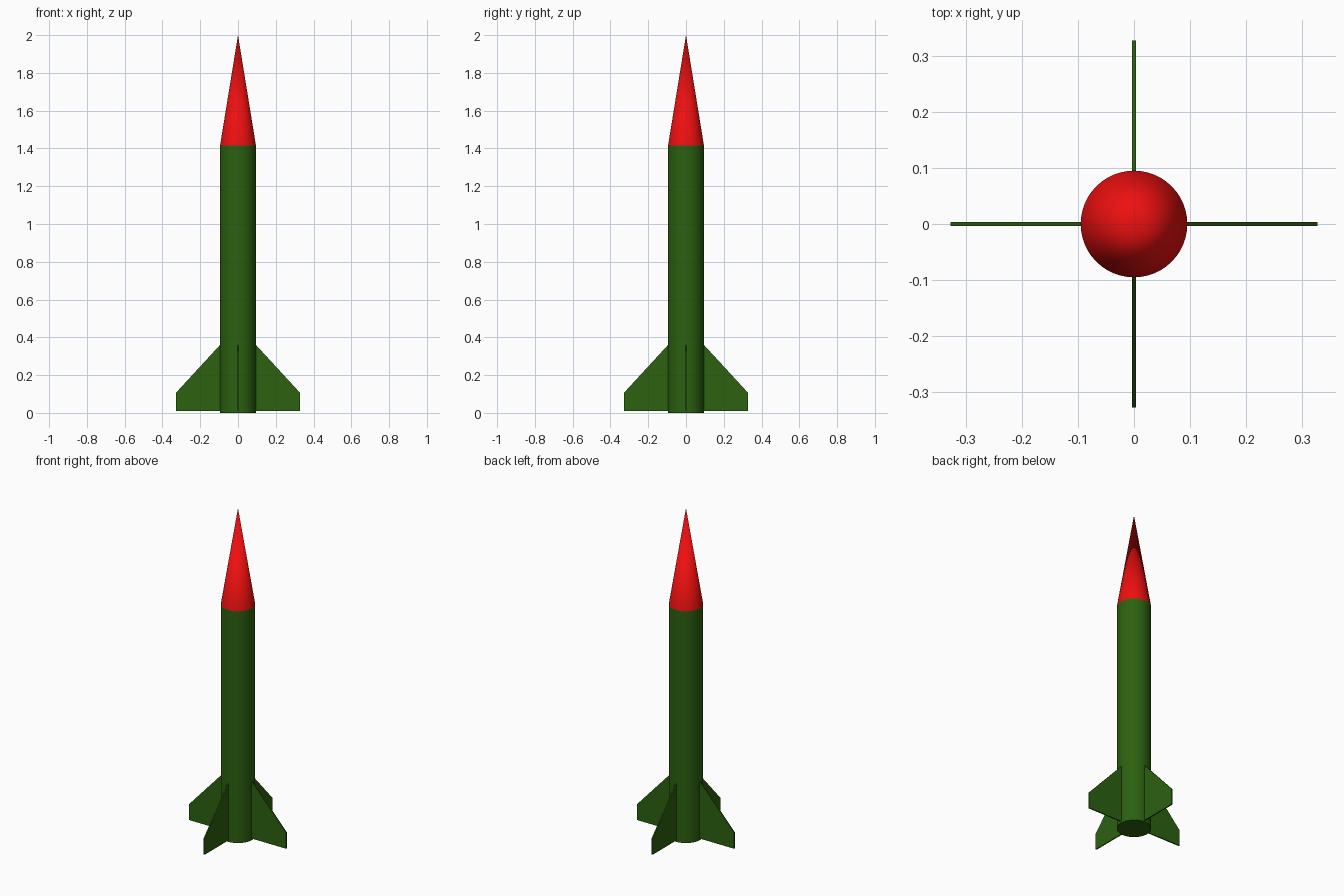
import bpy, bmesh, math
from mathutils import Matrix

if "Cube" in bpy.data.objects:
    bpy.data.objects.remove(bpy.data.objects["Cube"])

RADIUS, BODY_TOP, TOTAL = 0.095, 1.415, 2.0
SIDES = 48


def material(name, rgb):
    mat = bpy.data.materials.new(name)
    mat.diffuse_color = (*rgb, 1)
    mat.use_nodes = True
    mat.node_tree.nodes["Principled BSDF"].inputs["Base Color"].default_value = mat.diffuse_color
    return mat


green = material("green_paint", (0.025, 0.12, 0.005))
red = material("red_paint", (0.85, 0.005, 0.005))


def finish(obj, name, mat):
    obj.name = name
    obj.data.materials.append(mat)
    bpy.ops.object.shade_smooth_by_angle(angle=math.radians(30))


# Body tube
bpy.ops.mesh.primitive_cylinder_add(vertices=SIDES, radius=RADIUS, depth=BODY_TOP,
                                    location=(0, 0, BODY_TOP / 2))
finish(bpy.context.object, "body_tube", green)

# Nose cone
cone_height = TOTAL - BODY_TOP
bpy.ops.mesh.primitive_cone_add(vertices=SIDES, radius1=RADIUS, radius2=0, depth=cone_height,
                                location=(0, 0, BODY_TOP + cone_height / 2))
finish(bpy.context.object, "nose_cone", red)

# Four thin swept fins, rooted just inside the tube
FIN_PROFILE = [(0.09, 0.01), (0.327, 0.01), (0.327, 0.108), (0.095, 0.36), (0.09, 0.36)]
THICKNESS = 0.007


def fin(name, angle):
    bm = bmesh.new()
    face = bm.faces.new([bm.verts.new((x, -THICKNESS / 2, z)) for x, z in FIN_PROFILE])
    extruded = bmesh.ops.extrude_face_region(bm, geom=[face])
    verts = [g for g in extruded["geom"] if isinstance(g, bmesh.types.BMVert)]
    bmesh.ops.translate(bm, vec=(0, THICKNESS, 0), verts=verts)
    bmesh.ops.recalc_face_normals(bm, faces=bm.faces)
    bm.transform(Matrix.Rotation(angle, 4, 'Z'))
    mesh = bpy.data.meshes.new(name)
    bm.to_mesh(mesh)
    bm.free()
    mesh.materials.append(green)
    bpy.context.collection.objects.link(bpy.data.objects.new(name, mesh))


for i, side in enumerate(("right", "back", "left", "front")):
    fin(side + "_fin", i * math.pi / 2)
